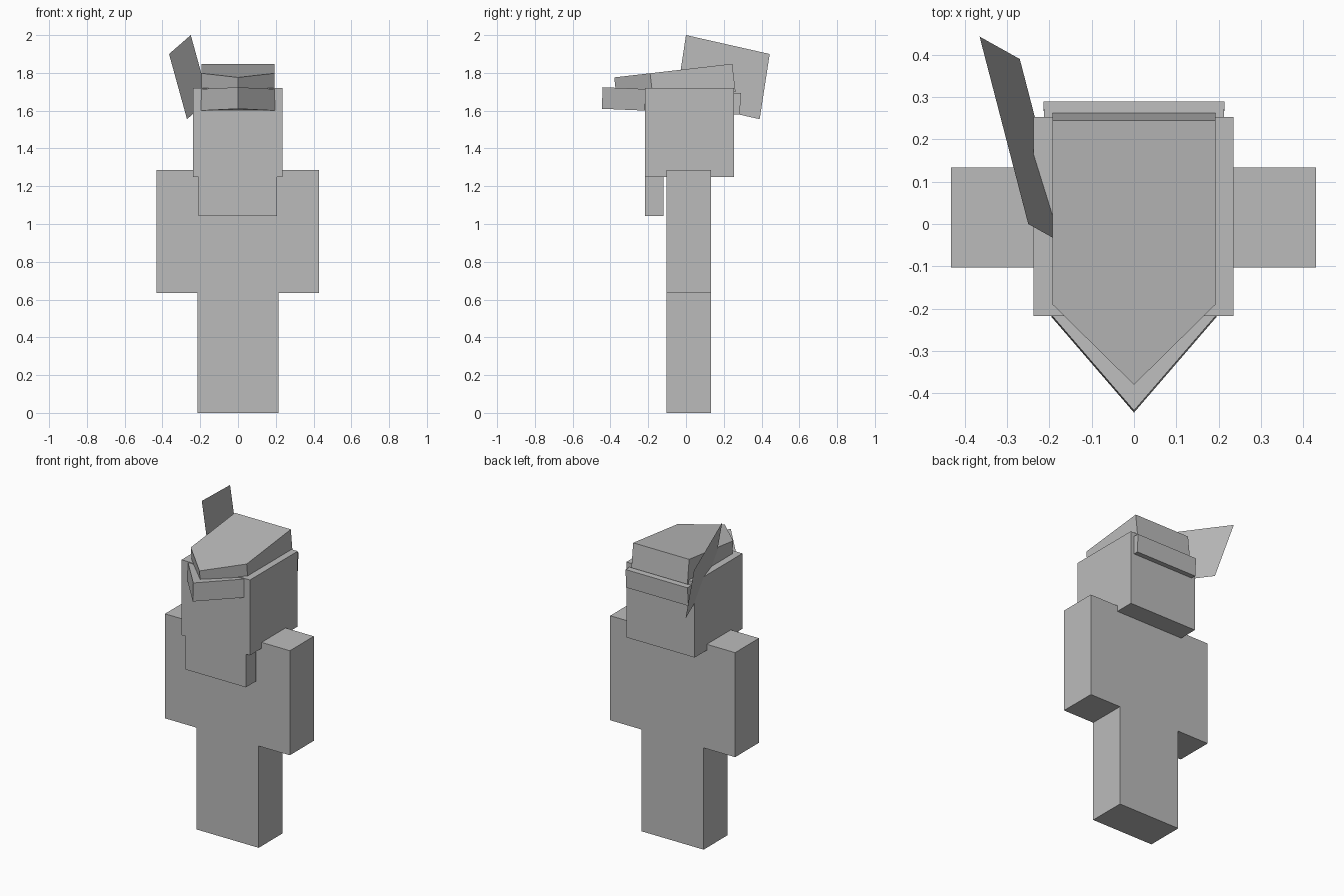
import bpy, bmesh
from mathutils import Vector

if "Cube" in bpy.data.objects:
    bpy.data.objects.remove(bpy.data.objects["Cube"], do_unlink=True)

grey = bpy.data.materials.new("plain_grey")
grey.use_nodes = True
grey.diffuse_color = (0.5, 0.5, 0.5, 1)
grey.node_tree.nodes["Principled BSDF"].inputs["Base Color"].default_value = (0.5, 0.5, 0.5, 1)


def finish(name, bm, closed=True):
    if closed:
        bmesh.ops.recalc_face_normals(bm, faces=bm.faces)
    mesh = bpy.data.meshes.new(name)
    bm.to_mesh(mesh)
    bm.free()
    mesh.materials.append(grey)
    obj = bpy.data.objects.new(name, mesh)
    bpy.context.collection.objects.link(obj)
    return obj


def box(name, x, y, z):
    """Box from its (min, max) range on each axis."""
    bm = bmesh.new()
    bmesh.ops.create_cube(bm, size=1)
    for v in bm.verts:
        v.co = [lo + (c + 0.5) * (hi - lo) for c, (lo, hi) in zip(v.co, (x, y, z))]
    return finish(name, bm)


def pointed_slab(name, half_width, back, shoulder, tip, back_z, tip_z, height):
    """Pentagon with a pointed front, sloped in y and thickened square to its slope."""
    slope = (back_z - tip_z) / (back - tip)
    down = Vector((0, slope, -1)).normalized() * height
    outline = [(-half_width[0], back), (-half_width[1], shoulder), (0, tip),
               (half_width[1], shoulder), (half_width[0], back)]
    bm = bmesh.new()
    top = bm.faces.new([bm.verts.new((x, y, tip_z + slope * (y - tip))) for x, y in outline])
    extruded = bmesh.ops.extrude_face_region(bm, geom=[top], use_keep_orig=True)
    moved = [e for e in extruded["geom"] if isinstance(e, bmesh.types.BMVert)]
    bmesh.ops.translate(bm, verts=moved, vec=down)
    return finish(name, bm)


# Body
depth = (-0.103, 0.133)
box("legs", (-0.215, 0.215), depth, (0, 0.635))
box("torso", (-0.215, 0.215), depth, (0.635, 1.287))
for side, x in (("right", (-0.432, -0.215)), ("left", (0.215, 0.43))):
    box(side + "_arm", x, depth, (0.635, 1.287))

# Head and beard
box("head", (-0.237, 0.235), (-0.218, 0.253), (1.25, 1.72))
box("beard", (-0.21, 0.207), (-0.218, -0.12), (1.043, 1.25))

# Hat: brim band and sloping crown, both pointed at the front
pointed_slab("hat_brim", (0.214, 0.195), 0.29, -0.215, -0.441, 1.693, 1.724, 0.114)
pointed_slab("hat_crown", (0.193, 0.193), 0.245, -0.19, -0.38, 1.848, 1.776, 0.15)

# Feather: a single thin sheet leaning out from the hat
top_front = Vector((-0.25, 0.0, 2.0))
top_back = Vector((-0.365, 0.443, 1.9))
low_back = Vector((-0.27, 0.39, 1.555))
low_front = top_front + low_back - top_back
bm = bmesh.new()
bm.faces.new([bm.verts.new(p) for p in (top_front, top_back, low_back, low_front)])
finish("feather", bm, closed=False)
